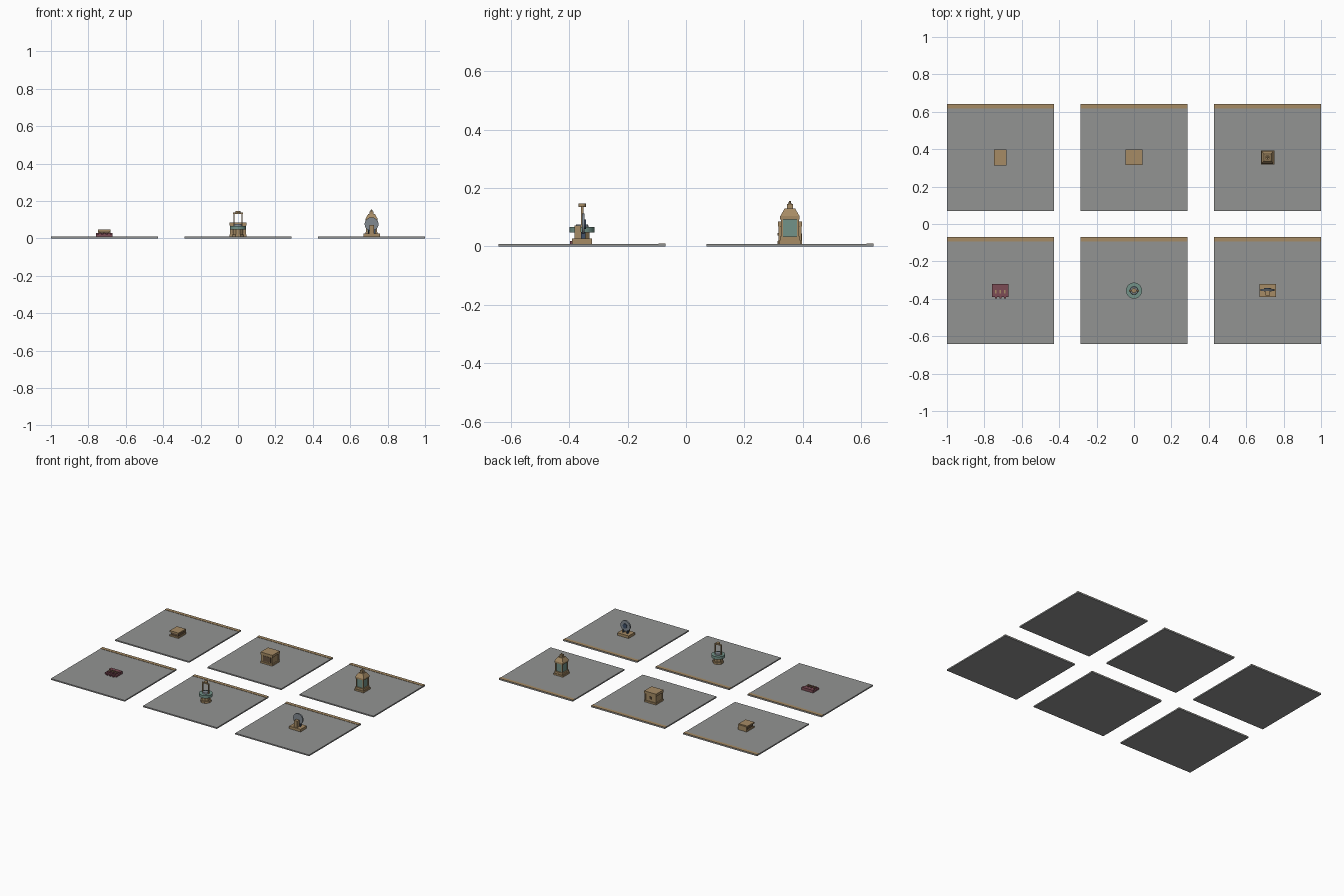
import bpy, math

if "Cube" in bpy.data.objects:
    bpy.data.objects.remove(bpy.data.objects["Cube"])

# ---- colours ----
def mat(name, rgb):
    m = bpy.data.materials.new(name)
    m.diffuse_color = (*rgb, 1)
    m.use_nodes = True
    m.node_tree.nodes["Principled BSDF"].inputs["Base Color"].default_value = m.diffuse_color
    return m

GREY = mat("stone grey", (0.29, 0.295, 0.29))
OCHRE = mat("ochre", (0.38, 0.26, 0.13))
BROWN = mat("dark brown", (0.13, 0.085, 0.05))
TEAL = mat("teal", (0.17, 0.29, 0.25))
RED = mat("dark red", (0.20, 0.07, 0.09))
STEEL = mat("steel grey", (0.22, 0.25, 0.28))
BLUE = mat("dark blue", (0.05, 0.08, 0.14))

CX, CY, Z0 = 0.714, 0.356, 0.009   # tile spacing and tile top

def finish(o, name, m):
    o.name = name
    o.data.materials.append(m)
    return o

def box(name, c, x, y, z, m):
    """Box on centre c from (min, max) ranges."""
    bpy.ops.mesh.primitive_cube_add(size=1, location=(
        c[0] + sum(x) / 2, c[1] + sum(y) / 2, sum(z) / 2))
    o = bpy.context.object
    o.scale = (x[1] - x[0], y[1] - y[0], z[1] - z[0])
    return finish(o, name, m)

def slab(name, c, hx, hy, z, m):
    return box(name, c, (-hx, hx), (-hy, hy), z, m)

def cone(name, c, r1, r2, z, m, n=24, turn=0):
    bpy.ops.mesh.primitive_cone_add(vertices=n, radius1=r1, radius2=r2, depth=z[1] - z[0],
                                    location=(c[0], c[1], sum(z) / 2), rotation=(0, 0, turn))
    o = finish(bpy.context.object, name, m)
    if n > 8:
        bpy.ops.object.shade_smooth_by_angle()
    return o

def wheel(name, c, y, z, r, depth, m):
    bpy.ops.mesh.primitive_cylinder_add(vertices=24, radius=r, depth=depth,
                                        location=(c[0], c[1] + y, z),
                                        rotation=(math.pi / 2, 0, 0))
    o = finish(bpy.context.object, name, m)
    bpy.ops.object.shade_smooth_by_angle()
    return o

# ---- six tiles with a strip along the back edge ----
H = 0.286
for ix in (-1, 0, 1):
    for iy in (-1, 1):
        c = (ix * CX, iy * CY)
        slab("tile", c, H, H, (0, Z0), GREY)
        box("tile_back_strip", c, (-H, H), (H - 0.024, H), (Z0, Z0 + 0.002), OCHRE)

# ---- red tray with pegs (front left) ----
c = (-CX, -CY)
slab("tray_base", c, 0.044, 0.034, (Z0, 0.02), RED)
box("tray_back", c, (-0.044, 0.044), (0.012, 0.034), (0.02, 0.028), RED)
for x in (-0.024, 0, 0.024):
    box("tray_tooth", c, (x - 0.006, x + 0.006), (-0.042, -0.034), (Z0, 0.018), RED)
    box("tray_block", c, (x - 0.009, x + 0.009), (-0.026, 0.012), (0.02, 0.028), RED)
    box("tray_peg", c, (x - 0.004, x + 0.004), (-0.016, 0.002), (0.028, 0.034), OCHRE)

# ---- pedestal with drum and frame (front middle) ----
c = (0, -CY)
cone("pedestal_foot", c, 0.036, 0.036, (Z0, 0.022), OCHRE, 8, math.pi / 8)
cone("pedestal_stem", c, 0.028, 0.028, (0.022, 0.05), OCHRE, 8, math.pi / 8)
cone("pedestal_drum", c, 0.043, 0.043, (0.048, 0.067), TEAL)
cone("pedestal_hub", c, 0.022, 0.02, (0.067, 0.076), STEEL)
for s in (-1, 1):
    box("frame_post", c, (s * 0.022 - 0.003, s * 0.022 + 0.003), (-0.004, 0.004),
        (0.067, 0.134), OCHRE)
slab("frame_beam", c, 0.027, 0.004, (0.131, 0.138), OCHRE)
cone("frame_cap", c, 0.013, 0.013, (0.136, 0.147), OCHRE, 16)

# ---- upright disc on a stand (front right) ----
c = (CX, -CY)
slab("stand_base", c, 0.044, 0.034, (Z0, 0.027), OCHRE)
box("stand_upright", c, (-0.012, 0.012), (-0.026, -0.003), (0.027, 0.072), OCHRE)
wheel("disc", c, 0.004, 0.076, 0.037, 0.010, STEEL)
wheel("disc_rear_boss", c, 0.011, 0.076, 0.016, 0.006, BLUE)
for s in (-1, 1):
    box("disc_support", c, (s * 0.017 - 0.003, s * 0.017 + 0.003), (-0.004, 0.012),
        (0.027, 0.05), BLUE)

# ---- book (back left) ----
c = (-CX, CY)
box("book_bottom_cover", c, (-0.035, 0.033), (-0.042, 0.042), (Z0, 0.018), OCHRE)
slab("book_pages", c, 0.028, 0.035, (0.018, 0.038), BROWN)
box("book_top_cover", c, (-0.035, 0.033), (-0.042, 0.034), (0.037, 0.047), OCHRE)
box("book_spine", c, (-0.035, 0.033), (0.034, 0.042), (0.018, 0.044), OCHRE)

# ---- chest (back middle) ----
c = (0, CY)
slab("chest_base", c, 0.045, 0.041, (Z0, 0.02), OCHRE)
slab("chest_body", c, 0.039, 0.035, (0.02, 0.068), OCHRE)
slab("chest_lid", c, 0.046, 0.041, (0.068, 0.085), OCHRE)
for sx in (-1, 1):
    for sy in (-1, 1):
        box("chest_corner", c, sorted((sx * 0.037, sx * 0.043)), sorted((sy * 0.033, sy * 0.039)),
            (0.02, 0.068), OCHRE)
box("chest_front_panel", c, (-0.03, 0.03), (-0.037, -0.035), (0.026, 0.062), BROWN)
box("chest_latch", c, (-0.007, 0.007), (0.035, 0.04), (0.038, 0.054), BROWN)

# ---- lantern (back right) ----
c = (CX, CY)
slab("lantern_foot", c, 0.036, 0.038, (Z0, 0.02), OCHRE)
slab("lantern_plinth", c, 0.032, 0.034, (0.02, 0.034), OCHRE)
slab("lantern_glass", c, 0.024, 0.026, (0.034, 0.094), TEAL)
for sx in (-1, 1):
    for sy in (-1, 1):
        box("lantern_post", c, sorted((sx * 0.022, sx * 0.029)), sorted((sy * 0.024, sy * 0.031)),
            (0.034, 0.094), OCHRE)
slab("lantern_band", c, 0.031, 0.033, (0.092, 0.104), OCHRE)
r = math.sqrt(2)
cone("lantern_roof", c, 0.033 * r, 0.018 * r, (0.104, 0.13), OCHRE, 4, math.pi / 4)
slab("lantern_cap", c, 0.010, 0.010, (0.13, 0.145), OCHRE)
cone("lantern_finial", c, 0.006, 0.003, (0.145, 0.155), OCHRE, 8)
